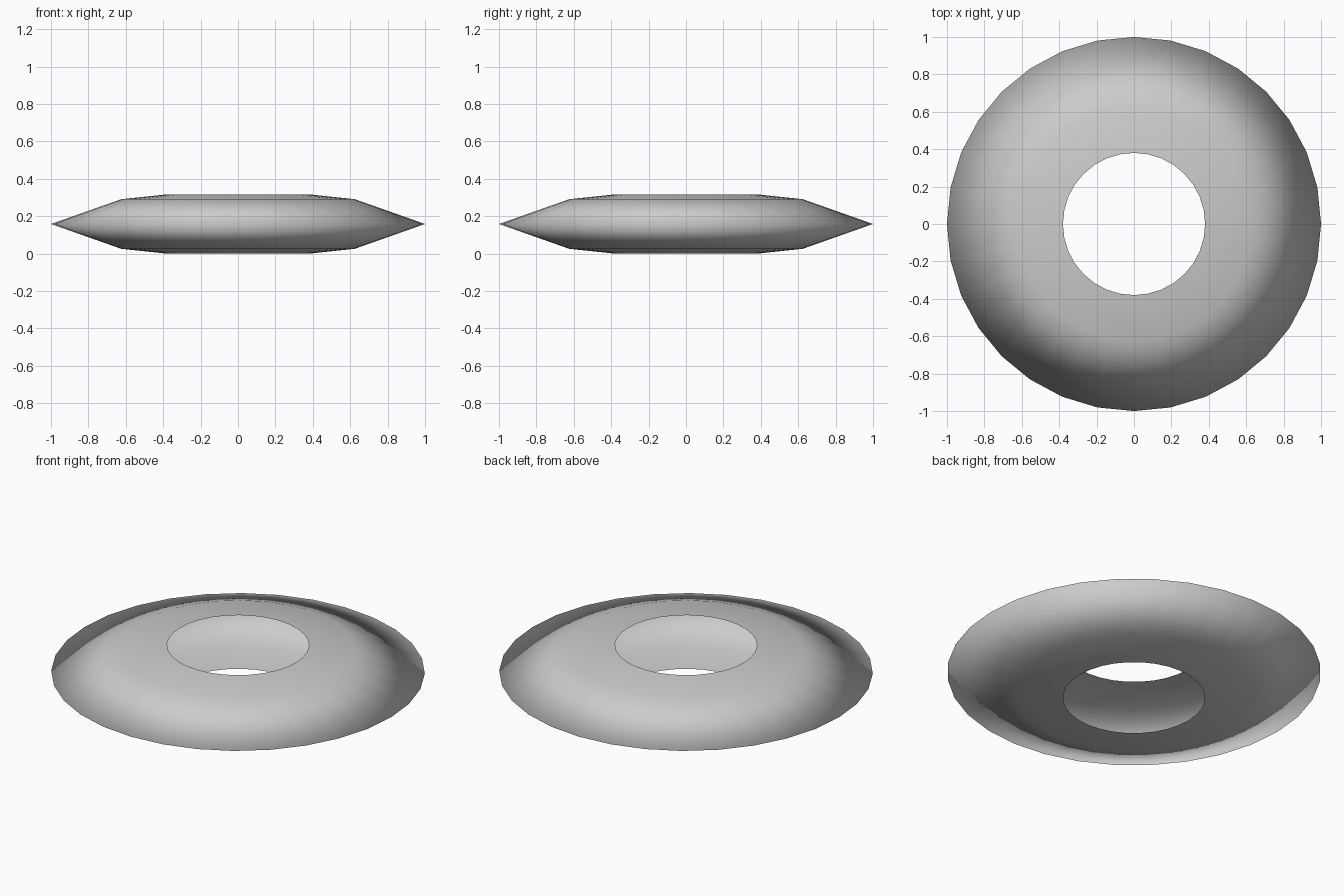
import bpy, bmesh, math

if "Cube" in bpy.data.objects:
    bpy.data.objects.remove(bpy.data.objects["Cube"])

# Half profile of the hollow ring shell (radius, height), open at the central hole
PROFILE = [(0.38, 0.317), (0.625, 0.291), (1.0, 0.1585), (0.625, 0.026), (0.38, 0.0)]
SIDES = 32

bm = bmesh.new()
rings = []
for r, z in PROFILE:
    rings.append([bm.verts.new((r * math.cos(2 * math.pi * i / SIDES),
                                r * math.sin(2 * math.pi * i / SIDES), z))
                  for i in range(SIDES)])

# Skin between neighbouring rings, facing outwards
for upper, lower in zip(rings, rings[1:]):
    for i in range(SIDES):
        j = (i + 1) % SIDES
        face = bm.faces.new((upper[i], lower[i], lower[j], upper[j]))
        face.smooth = True

mesh = bpy.data.meshes.new("ring_shell")
bm.to_mesh(mesh)
bm.free()
shell = bpy.data.objects.new("ring_shell", mesh)
bpy.context.collection.objects.link(shell)
